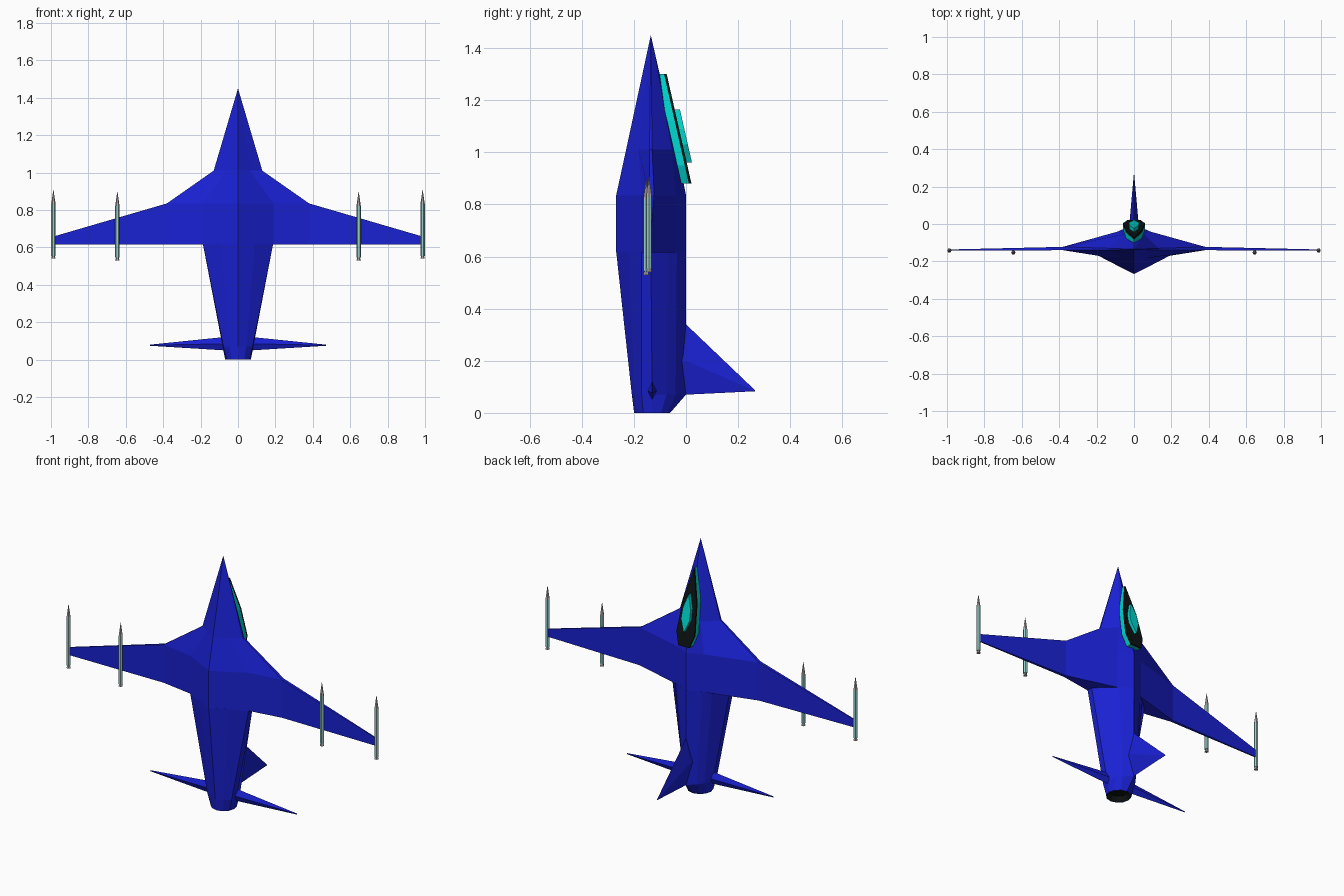
import bpy, bmesh
from math import cos, sin, pi

if "Cube" in bpy.data.objects:
    bpy.data.objects.remove(bpy.data.objects["Cube"])

BLUE, BLACK = (0.01, 0.015, 0.65, 1), (0.004, 0.006, 0.006, 1)
CYAN, TEAL, GREY = (0.0, 0.65, 0.6, 1), (0.32, 0.62, 0.6, 1), (0.45, 0.42, 0.42, 1)
mats = {}


def material(color):
    if color not in mats:
        mats[color] = bpy.data.materials.new("paint")
        mats[color].diffuse_color = color
    return mats[color]


def loft(name, rings, color, cap_end=True):
    """Skin equal-length point rings and close the ends."""
    bm = bmesh.new()
    vs = [[bm.verts.new(p) for p in r] for r in rings]
    n = len(rings[0])
    for a, b in zip(vs, vs[1:]):
        for i in range(n):
            j = (i + 1) % n
            bm.faces.new((a[i], a[j], b[j], b[i]))
    bm.faces.new(vs[0])
    if cap_end:
        bm.faces.new(vs[-1])
    bmesh.ops.remove_doubles(bm, verts=bm.verts, dist=0.0003)
    bmesh.ops.recalc_face_normals(bm, faces=bm.faces)
    me = bpy.data.meshes.new(name)
    bm.to_mesh(me)
    bm.free()
    me.materials.append(material(color))
    ob = bpy.data.objects.new(name, me)
    bpy.context.collection.objects.link(ob)
    return ob


def section(z, half):
    """Full ring from a belly-to-spine half section."""
    pts = half + [(-x, y) for x, y in half[-2:0:-1]]
    return [(x, y, z) for x, y in pts]


def circle(x, y, z, r, n):
    return [(x + r * cos(2 * pi * i / n), y + r * sin(2 * pi * i / n), z) for i in range(n)]


# forward fuselage with blended wing roots
root = [(0, -0.268), (0.19, -0.17), (0.38, -0.14), (0.38, -0.122), (0.085, -0.04), (0, 0)]
loft("front_fuselage", [
    section(1.45, [(0.0001 * (0 < i < 5), -0.135) for i in range(6)]),
    section(1.01, [(0, -0.23), (0.065, -0.183), (0.13, -0.14), (0.13, -0.13), (0.055, -0.055), (0, -0.035)]),
    section(0.835, root),
    section(0.615, root)], BLUE)

# tapering rear fuselage
tail_end = [(0.069 * sin(a * pi / 6), -0.13 - 0.069 * cos(a * pi / 6)) for a in range(7)]
loft("rear_fuselage", [
    section(0.62, [(0, -0.268), (0.09, -0.222), (0.188, -0.17), (0.188, -0.135), (0.12, -0.07), (0.075, -0.035), (0, 0)]),
    section(0.07, [(0, -0.208), (0.045, -0.197), (0.078, -0.17), (0.082, -0.13), (0.066, -0.075), (0.045, -0.04), (0, 0)]),
    section(0, tail_end)], BLUE, cap_end=False)

# dark exhaust inside the tail
loft("exhaust", [circle(0, -0.13, 0.03, 0.05, 12), circle(0, -0.13, 0.001, 0.068, 12)],
     BLACK, cap_end=False)

# vertical fin
loft("vertical_fin", [
    [(0, -0.04, 0.37), (0.028, -0.04, 0.2), (0, -0.04, 0.07), (-0.028, -0.04, 0.2)],
    [(0, 0, 0.34), (0.025, 0, 0.2), (0, 0, 0.07), (-0.025, 0, 0.2)],
    [(0, 0.265, 0.087), (0.001, 0.265, 0.085), (0, 0.265, 0.083), (-0.001, 0.265, 0.085)]], BLUE)

for s, side in ((1, "right"), (-1, "left")):
    # outer wing
    loft(side + "_wing", [
        [(s * 0.37, -0.14, 0.838), (s * 0.37, -0.122, 0.838), (s * 0.37, -0.122, 0.615), (s * 0.37, -0.14, 0.615)],
        [(s * 0.98, -0.143, 0.66), (s * 0.98, -0.136, 0.66), (s * 0.98, -0.136, 0.615), (s * 0.98, -0.143, 0.615)]], BLUE)
    # horizontal stabiliser
    loft(side + "_stabiliser", [
        [(s * 0.05, -0.13, 0.123), (s * 0.05, -0.112, 0.085), (s * 0.05, -0.13, 0.048), (s * 0.05, -0.148, 0.085)],
        [(s * 0.47, -0.13, 0.08), (s * 0.47, -0.129, 0.077), (s * 0.47, -0.13, 0.074), (s * 0.47, -0.131, 0.077)]], BLUE)
    # missiles
    for label, x, y, z in (("outer", 0.987, -0.142, 0.54), ("inner", 0.645, -0.153, 0.53)):
        x *= s
        name = f"{side}_{label}_missile"
        loft(name + "_body", [circle(x, y, z + 0.015, 0.012, 6), circle(x, y, z + 0.29, 0.012, 6)], TEAL)
        loft(name + "_nose", [circle(x, y, z + 0.29, 0.012, 6), circle(x, y, z + 0.367, 0.0006, 6)], GREY)
        loft(name + "_nozzle", [circle(x, y, z, 0.012, 6), circle(x, y, z + 0.016, 0.007, 6)], GREY)


def canopy_plate(name, outline, low, high, color):
    """Plate following the sloped cockpit line between two offsets."""
    full = outline + [(-x, z) for x, z in outline[::-1] if x]
    ring = lambda d: [(x, -0.078 + (1.3 - z) * 0.226 + d, z) for x, z in full]
    loft(name, [ring(low), ring(high)], color)


# canopy: frame, dark glass and raised centre pane
glass = [(0, 1.3), (0.044, 1.12), (0.058, 0.95), (0.035, 0.88)]
canopy_plate("canopy_frame", glass, -0.035, -0.006, CYAN)
canopy_plate("canopy_glass", glass, -0.006, 0.004, BLACK)
canopy_plate("canopy_pane", [(0, 1.165), (0.025, 1.09), (0.027, 1.03), (0, 0.962)], 0.0, 0.024, CYAN)

for m in bpy.data.materials:
    if m.users and not m.is_grease_pencil:
        m.use_nodes = True
        m.node_tree.nodes["Principled BSDF"].inputs["Base Color"].default_value = m.diffuse_color
